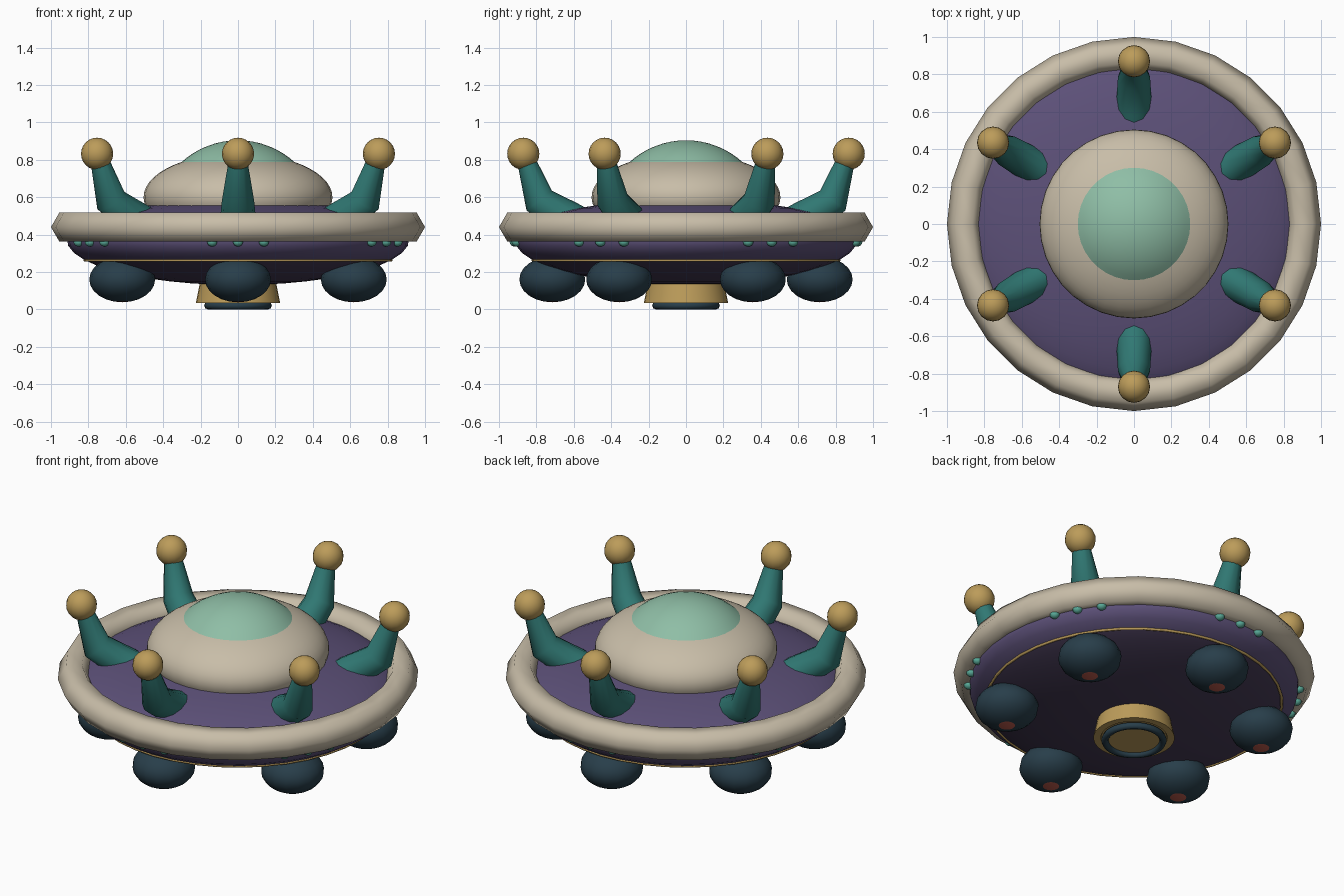
import bpy, bmesh, math
from mathutils import Vector

if "Cube" in bpy.data.objects:
    bpy.data.objects.remove(bpy.data.objects["Cube"])


def material(name, r, g, b):
    lin = [((c / 255 + 0.055) / 1.055) ** 2.4 for c in (r, g, b)]
    m = bpy.data.materials.new(name)
    m.diffuse_color = (*lin, 1)
    m.use_nodes = True
    m.node_tree.nodes["Principled BSDF"].inputs["Base Color"].default_value = m.diffuse_color
    return m


PURPLE = material("hull purple", 92, 80, 120)
BELLY = material("belly dark purple", 70, 59, 86)
BEIGE = material("warm beige", 200, 189, 168)
MINT = material("mint glass", 143, 190, 166)
GOLD = material("brass", 188, 156, 90)
TEAL = material("arm teal", 48, 120, 115)
NAVY = material("dark navy", 40, 62, 74)
RED = material("lamp red", 185, 90, 76)
LIGHT = material("light aqua", 90, 172, 154)


def finish(bm, name, mats, angle=50):
    bmesh.ops.recalc_face_normals(bm, faces=bm.faces)
    me = bpy.data.meshes.new(name)
    bm.to_mesh(me)
    bm.free()
    for m in mats:
        me.materials.append(m)
    ob = bpy.data.objects.new(name, me)
    bpy.context.collection.objects.link(ob)
    bpy.ops.object.select_all(action='DESELECT')
    ob.select_set(True)
    bpy.context.view_layer.objects.active = ob
    bpy.ops.object.shade_smooth_by_angle(angle=math.radians(angle))
    return ob


def loft(bm, rings, closed=False):
    """Bridge equal rings of points; a ring of one point is a pole."""
    vs = [[bm.verts.new(p) for p in r] for r in rings]
    pairs = list(zip(vs, vs[1:])) + ([(vs[-1], vs[0])] if closed else [])
    for a, b in pairs:
        n = max(len(a), len(b))
        for i in range(n):
            j = (i + 1) % n
            quad = [a[i % len(a)], a[j % len(a)], b[j % len(b)], b[i % len(b)]]
            bm.faces.new(list(dict.fromkeys(quad)))


def lathe(name, profile, mats, seg=32, closed=False, angle=50, rule=None):
    rings = []
    for r, z in profile:
        if r < 1e-5:
            rings.append([(0, 0, z)])
        else:
            rings.append([(r * math.cos(2 * math.pi * i / seg),
                           r * math.sin(2 * math.pi * i / seg), z) for i in range(seg)])
    bm = bmesh.new()
    loft(bm, rings, closed)
    if rule:
        for f in bm.faces:
            f.material_index = rule(f.calc_center_median())
    return finish(bm, name, mats, angle)


def torus(name, R, r, z, mat, seg, sides):
    prof = [(R + r * math.cos(2 * math.pi * k / sides),
             z + r * math.sin(2 * math.pi * k / sides)) for k in range(sides)]
    return lathe(name, prof, [mat], seg, True, 80)


def ball(name, centre, scale, mats, seg, rings, rule=None):
    bm = bmesh.new()
    bmesh.ops.create_uvsphere(bm, u_segments=seg, v_segments=rings, radius=1)
    if rule:
        for f in bm.faces:
            f.material_index = rule(f.calc_center_median())
    bmesh.ops.scale(bm, vec=scale, verts=bm.verts)
    bmesh.ops.translate(bm, vec=centre, verts=bm.verts)
    return finish(bm, name, mats, 80)


def polar(r, deg, z):
    a = math.radians(deg)
    return Vector((r * math.cos(a), r * math.sin(a), z))


# Saucer hull: squashed ellipsoid with a darker belly below the trim line
TRIM_Z = 0.262
split = -math.asin((0.37 - TRIM_Z) / 0.24)
angles = [-math.pi / 2 + (split + math.pi / 2) * k / 8 for k in range(8)]
angles += [split + (math.pi / 2 - split) * k / 12 for k in range(13)]
hull = [(0.915 * math.cos(t), 0.37 + (0.24 if t < 0 else 0.22) * math.sin(t)) for t in angles]
lathe("saucer_hull", hull, [PURPLE, BELLY], 40, rule=lambda c: int(c.z < TRIM_Z))
torus("trim_line", 0.819, 0.008, TRIM_Z, GOLD, 40, 6)

# Rim ring
torus("rim_ring", 0.91, 0.09, 0.44, BEIGE, 28, 6)

# Upper dome and glass cap
dome = [(0.505 * math.cos(math.radians(t)), 0.6 + 0.235 * math.sin(math.radians(t)))
        for t in range(-15, 91, 7)]
lathe("upper_dome", dome, [BEIGE], 36)
cap = [(0.45 * math.sin(t), 0.454 + 0.45 * math.cos(t))
       for t in [math.asin(0.305 / 0.45) * k / 8 for k in range(9)]]
lathe("glass_cap", cap, [MINT], 36)

# Bottom hatch: brass collar, navy ring, brass plate
lathe("hatch_collar", [(0, 0.16), (0.2, 0.16), (0.225, 0.035), (0.185, 0.035),
                       (0.18, 0.045), (0, 0.045)], [GOLD], 32, angle=30)
torus("hatch_ring", 0.161, 0.02, 0.02, NAVY, 32, 8)
lathe("hatch_plate", [(0, 0.05), (0.155, 0.05), (0.15, 0.022), (0, 0.022)], [GOLD], 32, angle=30)

# Bent, tapering arm: (distance from axis, height, thickness)
ARM = [(0.54, 0.43, 0.1), (0.626, 0.483, 0.096), (0.785, 0.582, 0.086), (0.862, 0.82, 0.046)]


def arm(name, deg, sides=12):
    out, side = polar(1, deg, 0), polar(1, deg + 90, 0)
    rings = []
    for i, (r, z, w) in enumerate(ARM):
        before, after = ARM[max(i - 1, 0)], ARM[min(i + 1, len(ARM) - 1)]
        d1 = Vector((r - before[0], z - before[1])).normalized()
        d2 = Vector((after[0] - r, after[1] - z)).normalized()
        t = (d1 + d2).normalized()
        up = out * -t.y + Vector((0, 0, t.x))
        c = polar(r, deg, z)
        rings.append([c + w * (math.cos(2 * math.pi * k / sides) * side
                               + math.sin(2 * math.pi * k / sides) * up) for k in range(sides)])
    bm = bmesh.new()
    loft(bm, [[polar(ARM[0][0], deg, ARM[0][1])]] + rings + [[polar(ARM[-1][0], deg, ARM[-1][1])]])
    finish(bm, name, [TEAL], 60)


# Six repeats: arm with ball, landing pod with red lamp, three rim lights
for n in range(6):
    deg = 30 + 60 * n
    arm(f"arm_{n}", deg)
    ball(f"arm_ball_{n}", polar(0.87, deg, 0.832), (0.086,) * 3, [GOLD], 16, 12)
    ball(f"landing_pod_{n}", polar(0.715, deg, 0.16), (0.176, 0.176, 0.122),
         [NAVY, RED], 16, 12, rule=lambda c: int(c.z < -0.96))
    for k in (-1, 0, 1):
        ball(f"rim_light_{n}_{k + 1}", polar(0.915, deg + 8.7 * k, 0.36),
             (0.028, 0.028, 0.024), [LIGHT], 10, 8)
